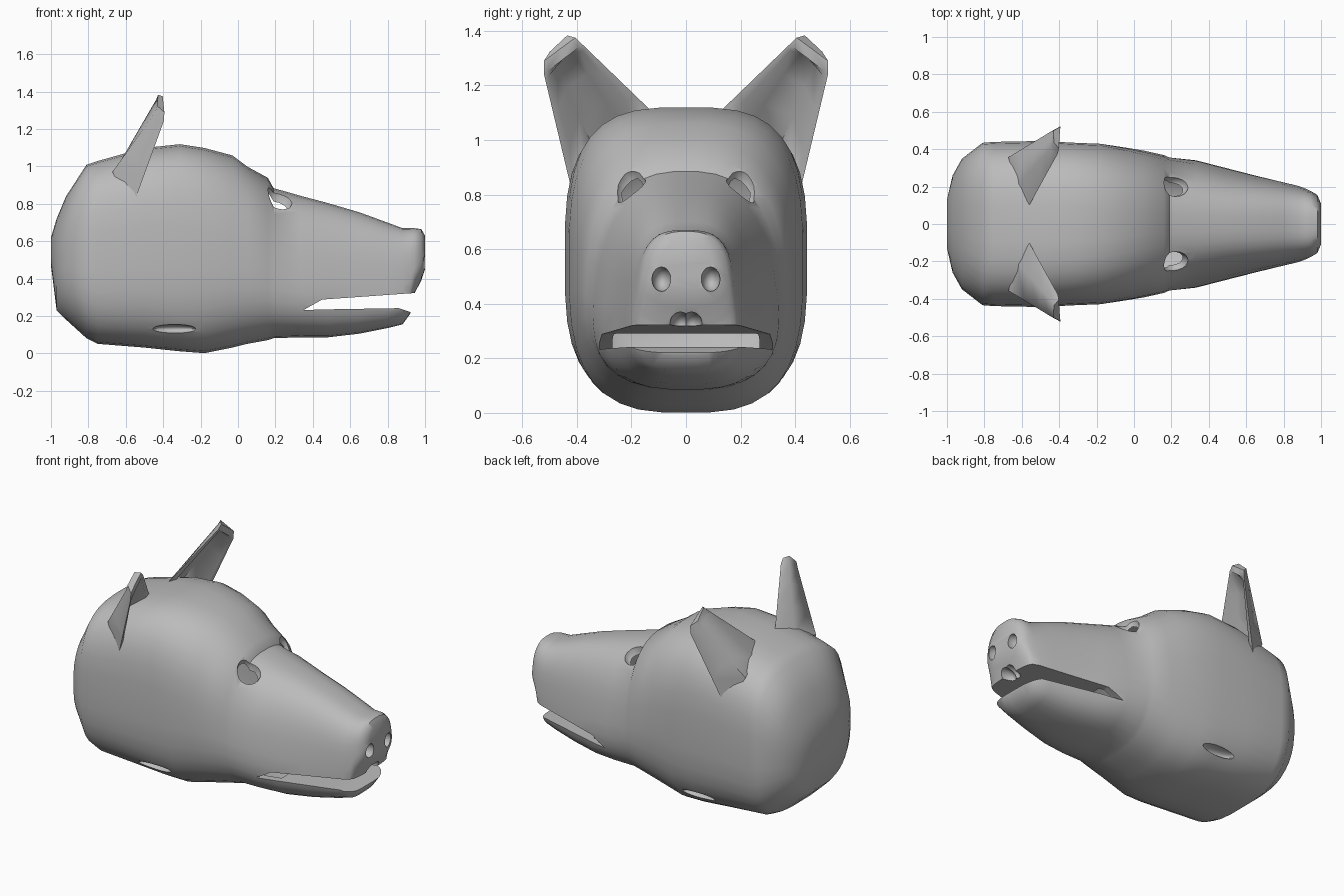
import bpy
import bmesh
from math import sin, cos, pi, radians
from mathutils import Vector

default_cube = bpy.data.objects.get("Cube")
if default_cube:
    bpy.data.objects.remove(default_cube, do_unlink=True)

# One plain grey for the whole head
grey = bpy.data.materials.new("plain grey")
grey.use_nodes = True
grey.diffuse_color = (.5, .5, .5, 1)
grey.node_tree.nodes["Principled BSDF"].inputs["Base Color"].default_value = grey.diffuse_color


def activate(obj):
    bpy.ops.object.select_all(action='DESELECT')
    obj.select_set(True)
    bpy.context.view_layer.objects.active = obj


def finish(bm, name):
    """Turn a bmesh into a named grey object."""
    bmesh.ops.recalc_face_normals(bm, faces=bm.faces)
    mesh = bpy.data.meshes.new(name)
    bm.to_mesh(mesh)
    bm.free()
    mesh.materials.append(grey)
    obj = bpy.data.objects.new(name, mesh)
    bpy.context.collection.objects.link(obj)
    return obj


def smooth(obj, angle):
    activate(obj)
    bpy.ops.object.shade_smooth_by_angle(angle=radians(angle))


def skin(rings, name):
    """Bridge closed rings of points and cap both ends."""
    bm = bmesh.new()
    loops = [[bm.verts.new(p) for p in ring] for ring in rings]
    for a, b in zip(loops, loops[1:]):
        for i in range(len(a)):
            j = (i + 1) % len(a)
            bm.faces.new((a[i], a[j], b[j], b[i]))
    bm.faces.new(loops[0])
    bm.faces.new(loops[-1])
    return finish(bm, name)


def oval(x, low, high, half, power, taper, count=36):
    """Rounded-box section across x; taper narrows its upper half."""
    mid, tall = (low + high) / 2, (high - low) / 2
    ring = []
    for k in range(count):
        angle = 2 * pi * (k + .5) / count
        c, s = cos(angle), sin(angle)
        across = abs(c) ** (2 / power) * (1 if c > 0 else -1)
        up = abs(s) ** (2 / power) * (1 if s > 0 else -1)
        ring.append((x, half * across * (1 - taper * up), mid + tall * up))
    return ring


def cut(target, cutter):
    """Subtract the cutter from the target and discard it."""
    cutter.hide_render = True
    activate(target)
    mod = target.modifiers.new(cutter.name, 'BOOLEAN')
    mod.operation = 'DIFFERENCE'
    mod.solver = 'EXACT'
    mod.object = cutter
    bpy.ops.object.modifier_apply(modifier=mod.name)
    bpy.data.objects.remove(cutter, do_unlink=True)


def scoop(target, name, centre, size):
    """Scoop an ellipsoid hollow from both sides of the target."""
    for side in (-1, 1):
        bm = bmesh.new()
        bmesh.ops.create_uvsphere(bm, u_segments=16, v_segments=10, radius=1)
        for v in bm.verts:
            v.co = Vector((centre[0] + v.co.x * size[0],
                           side * centre[1] + v.co.y * size[1],
                           centre[2] + v.co.z * size[2]))
        cut(target, finish(bm, name))


# Skull, muzzle and jaw in one form: x, low z, high z, half width, power, taper
head_sections = [
    (-1, .47, .62, .13, 2, 0),
    (-.97, .23, .72, .26, 2.4, 0),
    (-.92, .18, .84, .35, 2.6, 0),
    (-.81, .08, 1.01, .435, 3.2, 0),
    (-.75, .05, 1.03, .44, 3.2, 0),
    (-.5, .03, 1.1, .445, 3.2, 0),
    (-.31, .01, 1.12, .435, 3.2, 0),
    (-.18, 0, 1.1, .43, 3, 0),
    (-.03, .03, 1.06, .405, 2.8, .03),
    (.05, .05, 1, .39, 2.7, .06),
    (.16, .07, .94, .365, 2.6, .08),
    (.19, .08, .885, .35, 2.6, .12),
    (.33, .085, .845, .33, 2.7, .16),
    (.48, .085, .805, .29, 2.8, .18),
    (.65, .105, .755, .25, 2.9, .15),
    (.8, .135, .7, .217, 3, .12),
    (.88, .155, .67, .2, 3, .1),
    (.92, .21, .67, .185, 3, .1),
    (.945, .32, .67, .172, 3, .12),
    (.98, .39, .665, .15, 2.8, .16),
    (1, .45, .63, .105, 2.5, .2),
]
head = skin([oval(*s) for s in head_sections], "head")

# Hollow inside of the skull, reaching forward to the mouth
wall = .04
cut(head, skin([oval(x, low + wall, high - wall, half - wall, power, taper)
                for x, low, high, half, power, taper in head_sections
                if -.95 < x < .5], "skull_hollow"))

# Open mouth, cut as a wedge between the upper lip and the lower jaw
mouth_outline = [(.35, .232), (.45, .288), (.93, .322), (1.1, .325),
                 (1.1, .2), (.92, .222), (.86, .242), (.5, .236)]
cut(head, skin([[(x, y, z) for x, z in mouth_outline] for y in (-.5, .5)], "mouth_wedge"))

# Eye sockets, nostrils, jaw hinge slits and the split upper lip
scoop(head, "eye_socket", (.22, .205, .83), (.075, .06, .085))
scoop(head, "nostril", (.99, .09, .49), (.06, .035, .045))
scoop(head, "jaw_slit", (-.34, .365, .13), (.12, .05, .025))
scoop(head, "lip_split", (.96, .02, .325), (.08, .04, .045))
smooth(head, 45)


def ear_ring(inner, back_in, back_out, outer, depth):
    """Cupped ear section: outer shell points, then the hollow front."""
    shell = [Vector(p) for p in (inner, back_in, back_out, outer)]
    middle = (shell[0] + shell[3]) / 2
    hollow = [shell[3].lerp(middle, .2),
              shell[2].lerp(middle, 1 - depth),
              shell[1].lerp(middle, 1 - depth),
              shell[0].lerp(middle, .2)]
    return shell + hollow


# Ears: wide cupped base rising to a narrow blunt tip
base = [(-.56, .1, 1.08), (-.61, .22, 1.06), (-.65, .37, 1), (-.55, .42, .82)]
tip = [(-.40, .39, 1.36), (-.43, .425, 1.37), (-.435, .5, 1.3), (-.39, .525, 1.26)]


def along(t):
    return [Vector(a).lerp(Vector(b), t) for a, b in zip(base, tip)]


for side, name in ((1, "left_ear"), (-1, "right_ear")):
    rings = [ear_ring(*along(t), depth) for t, depth in
             ((-.1, .8), (.3, .8), (.65, .75), (.92, .6))]
    # Root narrows as it sinks into the skull
    root = [p.lerp(Vector((-.55, .25, .85)), .35) for p in along(-.1)]
    rings.insert(0, ear_ring(*root, .8))
    # The closed tip folds the hollow back onto the front rim
    rings.append(ear_ring(*along(.96), .02))
    crown = along(1)
    centre = sum(crown, Vector()) / 4
    cap = [p.lerp(centre, .15) + Vector((0, .005, .02)) for p in crown]
    rings.append(ear_ring(*cap, .02))
    rings = [[(p.x, side * p.y, p.z) for p in ring] for ring in rings]
    smooth(skin(rings, name), 60)
